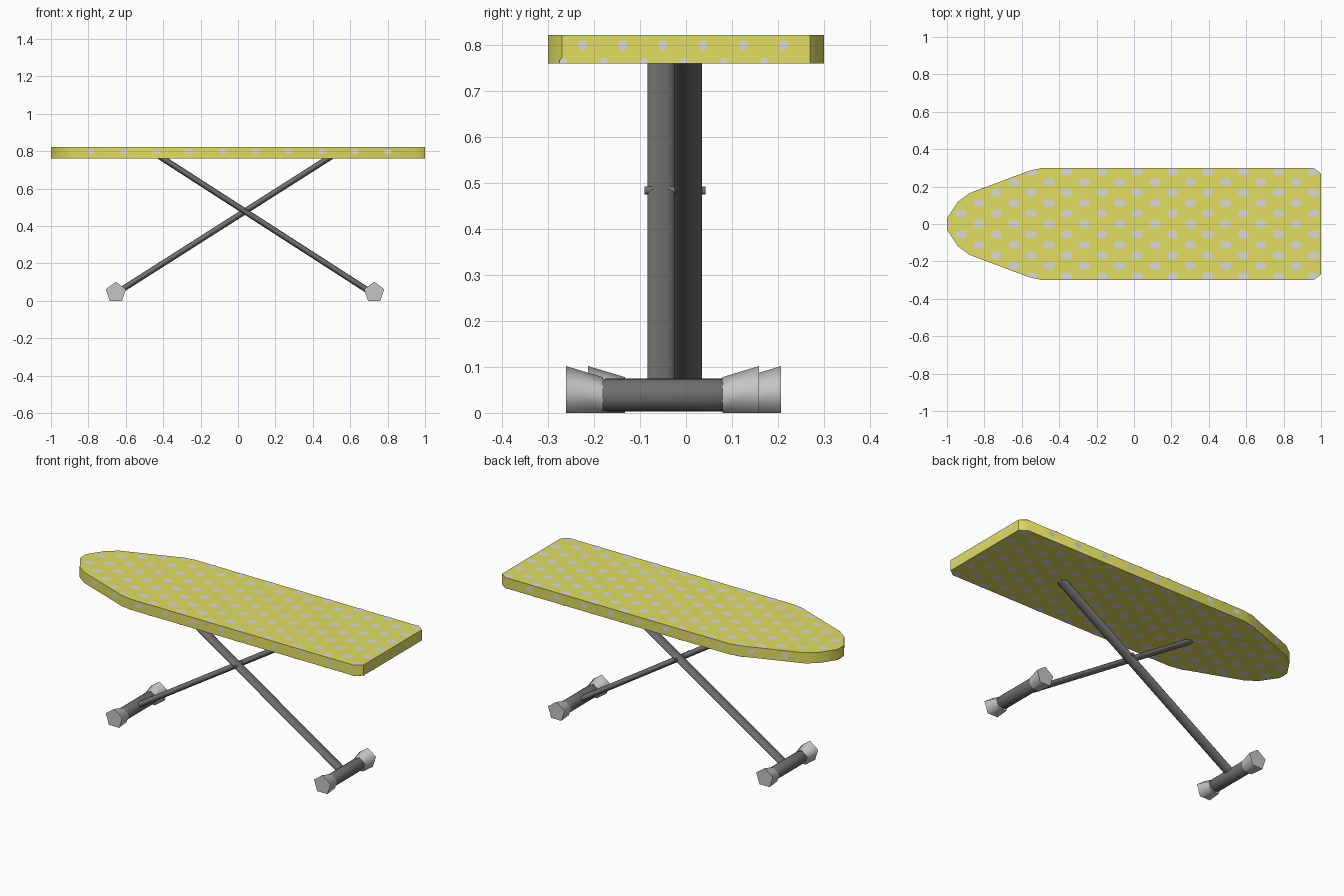
import bpy, bmesh, math
from mathutils import Matrix, Vector

if "Cube" in bpy.data.objects:
    bpy.data.objects.remove(bpy.data.objects["Cube"])


def material(name, rgb):
    m = bpy.data.materials.new(name)
    m.diffuse_color = (*rgb, 1)
    m.use_nodes = True
    m.node_tree.nodes["Principled BSDF"].inputs["Base Color"].default_value = m.diffuse_color
    return m


YELLOW = material("yellow cloth", (0.76, 0.73, 0.12))
DOT = material("pale dots", (0.70, 0.70, 0.68))
METAL = material("dark metal", (0.16, 0.16, 0.16))
CAP = material("grey rubber", (0.56, 0.56, 0.56))

Z0, Z1, LIFT = 0.76, 0.822, 0.0015


def finish(bm, name, mat, angle=None, recalc=True):
    if recalc:
        bmesh.ops.recalc_face_normals(bm, faces=bm.faces)
    me = bpy.data.meshes.new(name)
    bm.to_mesh(me)
    bm.free()
    me.materials.append(mat)
    ob = bpy.data.objects.new(name, me)
    bpy.context.collection.objects.link(ob)
    if angle:
        bpy.ops.object.select_all(action='DESELECT')
        ob.select_set(True)
        bpy.context.view_layer.objects.active = ob
        bpy.ops.object.shade_smooth_by_angle(angle=math.radians(angle))
    return ob


def loft(bm, rings):
    """Skin closed rings of points and cap both ends."""
    vs = [[bm.verts.new(p) for p in r] for r in rings]
    n = len(vs[0])
    for a, b in zip(vs, vs[1:]):
        for i in range(n):
            j = (i + 1) % n
            bm.faces.new((a[i], a[j], b[j], b[i]))
    bm.faces.new(vs[0][::-1])
    bm.faces.new(vs[-1])


# Board: pointed outline, extruded (counter-clockwise from above)
half = [(-1, 0.03), (-0.94, 0.12), (-0.88, 0.165), (-0.56, 0.285),
        (-0.49, 0.30), (0.96, 0.30), (1.0, 0.27)]
outline = [(x, -y) for x, y in half] + half[::-1]
bm = bmesh.new()
loft(bm, [[(x, y, z) for x, y in outline] for z in (Z0, Z1)])
finish(bm, "board", YELLOW, 50)


def ellipse(bm, c, u, v, n=12):
    """Flat dot around c spanned by half axes u and v."""
    c, u, v = Vector(c), Vector(u), Vector(v)
    bm.faces.new([bm.verts.new(c + u * math.cos(2 * math.pi * k / n)
                               + v * math.sin(2 * math.pi * k / n)) for k in range(n)])


def clip(bm, co, no):
    bmesh.ops.bisect_plane(bm, geom=bm.verts[:] + bm.edges[:] + bm.faces[:],
                           plane_co=co, plane_no=no, clear_outer=True)


# Staggered dots on the top and the underside, trimmed to the outline
for name, z, s in (("top_dots", Z1 + LIFT, 1), ("underside_dots", Z0 - LIFT, -1)):
    bm = bmesh.new()
    for r in range(-5, 6):
        for i in range(-1, 12):
            x = (-0.925 if r % 2 else -0.83) + 0.1885 * i
            ellipse(bm, (x, 0.056 * r, z), (0.031, 0, 0), (0, 0.021 * s, 0))
    for (ax, ay), (bx, by) in zip(outline, outline[1:] + outline[:1]):
        clip(bm, (ax, ay, z), (by - ay, ax - bx, 0))
    finish(bm, name, DOT, recalc=False)

# Dots along the long rims and across the square end
bm = bmesh.new()
for i in range(10):
    x = -0.786 + 0.1765 * i
    for (ax, ay), (bx, by) in zip(half, half[1:]):
        if ax <= x < bx:
            y = ay + (by - ay) * (x - ax) / (bx - ax)
            t = Vector((bx - ax, by - ay, 0)).normalized()
            n = Vector((-t.y, t.x, 0))
            for s in (1, -1):
                m = Matrix.Diagonal((1, s, 1))
                ellipse(bm, m @ (Vector((x, y, 0.797)) + n * LIFT),
                        m @ t * (0.022 * -s), (0, 0, 0.014))
for i in range(6):
    y = -0.225 + 0.0875 * i
    ellipse(bm, (1 + LIFT, y, 0.80), (0, 0.010, 0), (0, 0, 0.011))
    ellipse(bm, (1 + LIFT, y - 0.042, Z0 + 0.003), (0, 0.009, 0), (0, 0, 0.010))
clip(bm, (0, 0, Z0), (0, 0, -1))
finish(bm, "rim_dots", DOT, recalc=False)


# Legs: flattened tubes running from the foot bars up into the board
def leg(name, bottom, top, y):
    a, b = Vector((bottom[0], y, bottom[1])), Vector((top[0], y, top[1]))
    d = (b - a).normalized()
    side = Vector((0, 1, 0)).cross(d)
    ring = [Vector((0, 0.030 * math.cos(t), 0)) + side * (0.016 * math.sin(t))
            for t in (2 * math.pi * k / 16 for k in range(16))]
    bm = bmesh.new()
    loft(bm, [[p + r for r in ring] for p in (a, b)])
    finish(bm, name, METAL, 50)


leg("right_leg", (0.725, 0.036), (-0.42, 0.773), -0.054)
leg("left_leg", (-0.65, 0.042), (0.50, 0.773), 0.005)


def ring_y(x, y, z, r, n):
    return [(x + r * math.cos(math.pi / 2 + 2 * math.pi * k / n), y,
             z + r * math.sin(math.pi / 2 + 2 * math.pi * k / n)) for k in range(n)]


# Pivot pin through the crossing legs
bm = bmesh.new()
loft(bm, [ring_y(0.04, y, 0.484, 0.009, 12) for y in (-0.09, 0.042)])
finish(bm, "pivot_pin", METAL, 40)

# Foot bars with five-sided flared end caps
for side, x, yc in (("right", 0.728, -0.051), ("left", -0.653, -0.003)):
    bm = bmesh.new()
    loft(bm, [ring_y(x, yc + y, 0.039, r, 16) for y, r in
              ((-0.14, 0.030), (-0.122, 0.036), (0.122, 0.036), (0.14, 0.030))])
    finish(bm, side + "_foot_bar", METAL, 50)
    for end, s in (("front", -1), ("back", 1)):
        bm = bmesh.new()
        loft(bm, [ring_y(x, yc + s * y, r * 0.809, r, 5) for y, r in
                  ((0.13, 0.043), (0.21, 0.0563))])
        finish(bm, f"{side}_foot_cap_{end}", CAP, 76)
